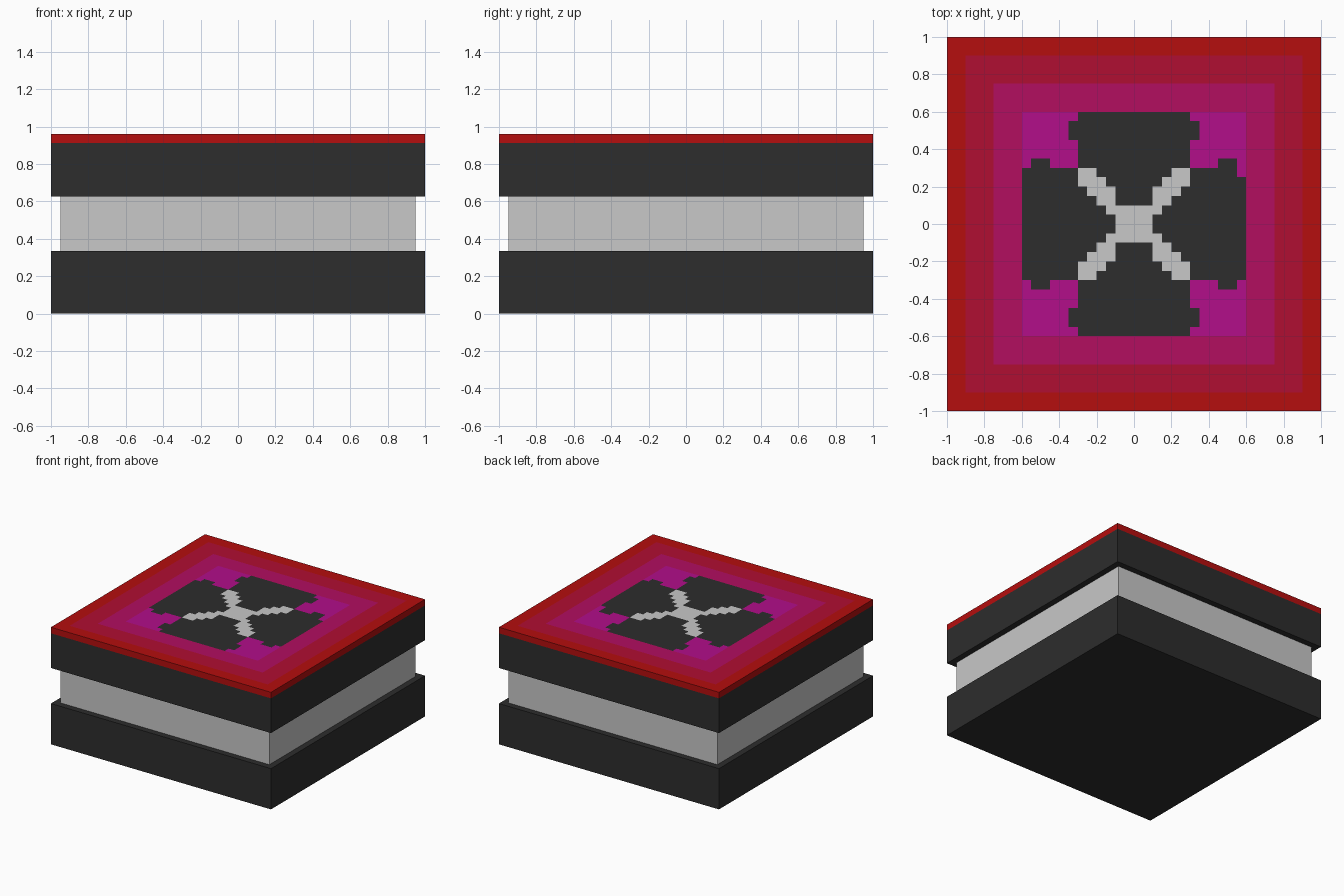
import bpy, bmesh

if "Cube" in bpy.data.objects:
    bpy.data.objects.remove(bpy.data.objects["Cube"])


def material(name, rgb):
    m = bpy.data.materials.new(name)
    m.diffuse_color = (*rgb, 1.0)
    m.use_nodes = True
    m.node_tree.nodes["Principled BSDF"].inputs["Base Color"].default_value = m.diffuse_color
    return m


charcoal = material("charcoal", (0.026, 0.026, 0.026))
light_grey = material("light grey", (0.578, 0.578, 0.578))
red = material("red", (0.462, 0.0044, 0.0044))
crimson = material("crimson", (0.434, 0.0044, 0.032))
magenta = material("magenta", (0.445, 0.0044, 0.117))
purple = material("purple", (0.445, 0.0044, 0.254))


def add_object(name, bm, mats):
    me = bpy.data.meshes.new(name)
    bm.normal_update()
    bm.to_mesh(me)
    bm.free()
    for m in mats:
        me.materials.append(m)
    ob = bpy.data.objects.new(name, me)
    bpy.context.collection.objects.link(ob)


def slab(name, half, z0, z1, mat):
    bm = bmesh.new()
    bmesh.ops.create_cube(bm, size=1)
    for v in bm.verts:
        v.co = (v.co.x * 2 * half, v.co.y * 2 * half, z0 if v.co.z < 0 else z1)
    add_object(name, bm, [mat])


# Stacked body
slab("base_slab", 1.0, 0.0, 0.335, charcoal)
slab("middle_core", 0.95, 0.335, 0.627, light_grey)
slab("upper_slab", 1.0, 0.627, 0.912, charcoal)


# Top plate pattern: 0 red, 1 crimson, 2 magenta, 3 purple, 4 charcoal, 5 grey
def pattern(x, y):
    ax, ay = abs(x), abs(y)
    r = max(ax, ay)
    if r > 0.9:
        return 0
    if r > 0.75:
        return 1
    if r > 0.6:
        return 2
    # diagonal cross in stepped cells
    a, b = int(ax / 0.05), int(ay / 0.05)
    if r < 0.3 and abs(a - b) <= 1 and (a, b) != (1, 2):
        return 5
    # one notched cell in the right pad
    if x > 0.55 and 0.25 < y < 0.3:
        return 3
    # four dark pads with small side tabs
    if min(ax, ay) < 0.3 or (min(ax, ay) < 0.35 and 0.45 < r < 0.55):
        return 4
    return 3


# Patterned top plate: grid face with a red rim
lines = [-1, -0.9, -0.75] + [i * 0.05 for i in range(-12, 13)] + [0.75, 0.9, 1]
Z0, Z1 = 0.912, 0.962
bm = bmesh.new()
grid = [[bm.verts.new((x, y, Z1)) for x in lines] for y in lines]
for j in range(len(lines) - 1):
    for i in range(len(lines) - 1):
        f = bm.faces.new((grid[j][i], grid[j][i + 1], grid[j + 1][i + 1], grid[j + 1][i]))
        c = f.calc_center_median()
        f.material_index = pattern(c.x, c.y)
rim = [e for e in bm.edges if e.is_boundary]
ext = bmesh.ops.extrude_edge_only(bm, edges=rim)["geom"]
for g in ext:
    if isinstance(g, bmesh.types.BMVert):
        g.co.z = Z0
    elif isinstance(g, bmesh.types.BMFace):
        g.material_index = 0
bmesh.ops.recalc_face_normals(bm, faces=bm.faces)
add_object("patterned_top_plate", bm, [red, crimson, magenta, purple, charcoal, light_grey])
